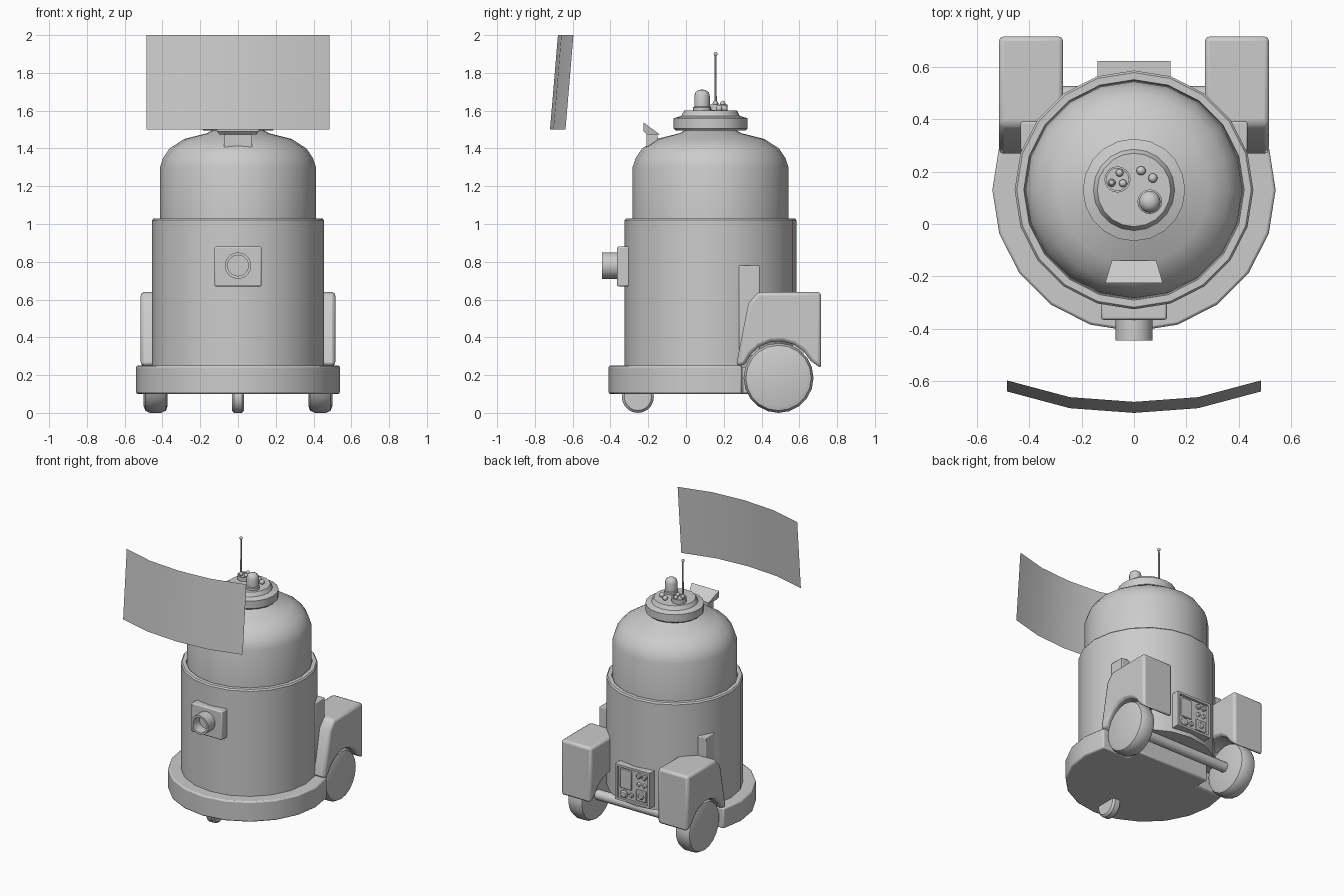
import bpy, bmesh, math
from mathutils import Matrix, Vector

if "Cube" in bpy.data.objects:
    bpy.data.objects.remove(bpy.data.objects["Cube"])

CY = 0.13  # body axis in y


def finish(name, bm, angle=35, bevel=0):
    bmesh.ops.remove_doubles(bm, verts=bm.verts, dist=1e-5)
    bmesh.ops.recalc_face_normals(bm, faces=bm.faces)
    me = bpy.data.meshes.new(name)
    bm.to_mesh(me)
    bm.free()
    ob = bpy.data.objects.new(name, me)
    bpy.context.collection.objects.link(ob)
    bpy.ops.object.select_all(action='DESELECT')
    ob.select_set(True)
    bpy.context.view_layer.objects.active = ob
    bpy.ops.object.shade_smooth_by_angle(angle=math.radians(angle))
    if bevel:
        m = ob.modifiers.new("bevel", 'BEVEL')
        m.width, m.segments, m.limit_method = bevel, 2, 'ANGLE'
        m.angle_limit = math.radians(30)
    return ob


def lathe(name, prof, loc, n=20, axis='Z', angle=35):
    """Revolve (radius, height) points about an axis (Z, X or -Y)."""
    rot = {'Z': Matrix(), 'X': Matrix.Rotation(math.pi / 2, 4, 'Y'),
           '-Y': Matrix.Rotation(math.pi / 2, 4, 'X')}[axis]
    mat = Matrix.Translation(loc) @ rot
    bm = bmesh.new()
    rings = []
    for r, h in prof:
        if r == 0:
            rings.append([bm.verts.new(mat @ Vector((0, 0, h)))] * n)
        else:
            rings.append([bm.verts.new(mat @ Vector((r * math.cos(2 * math.pi * i / n),
                                                     r * math.sin(2 * math.pi * i / n), h)))
                          for i in range(n)])
    for a, b in zip(rings, rings[1:]):
        for i in range(n):
            j = (i + 1) % n
            vs = list(dict.fromkeys((a[i], a[j], b[j], b[i])))
            if len(vs) > 2:
                bm.faces.new(vs)
    return finish(name, bm, angle)


def prism(name, pts, axis, lo, hi, bevel=0):
    """Extrude a 2D outline along an axis from lo to hi."""
    place = {'X': lambda u, v, t: (t, u, v), 'Y': lambda u, v, t: (u, t, v),
             'Z': lambda u, v, t: (u, v, t)}[axis]
    bm = bmesh.new()
    a = [bm.verts.new(place(u, v, lo)) for u, v in pts]
    b = [bm.verts.new(place(u, v, hi)) for u, v in pts]
    bm.faces.new(a)
    bm.faces.new(b)
    for i in range(len(pts)):
        j = (i + 1) % len(pts)
        bm.faces.new((a[i], a[j], b[j], b[i]))
    return finish(name, bm, 35, bevel)


def rect(x0, x1, z0, z1):
    return [(x0, z0), (x1, z0), (x1, z1), (x0, z1)]


def ball(name, r, loc, n=10):
    k = 6
    prof = [(r * math.sin(math.pi * i / k) if 0 < i < k else 0, -r * math.cos(math.pi * i / k))
            for i in range(k + 1)]
    return lathe(name, prof, loc, n)


# Body barrel, dome and cap
lathe("body", [(0, .24), (.455, .24), (.455, 1.02), (.447, 1.03), (.42, 1.03), (.415, 1.0), (0, 1.0)],
      (0, CY, 0))
lathe("dome", [(0, .99), (.413, .99), (.413, 1.3), (.396, 1.35), (.362, 1.4), (.285, 1.45),
               (.165, 1.48), (.13, 1.5), (0, 1.5)], (0, CY, 0), angle=50)
lathe("cap", [(0, 1.495), (.185, 1.495), (.195, 1.505), (.195, 1.56), (.155, 1.572), (.14, 1.6), (0, 1.605)],
      (0, CY, 0))

# Base skirt, notched at the back for the wheels
arc = [(.54 * math.cos(math.radians(d)), CY + .54 * math.sin(math.radians(d)))
       for d in range(18, -199, -18)]
prism("base", arc + [(-.3, .297), (-.3, .4), (.3, .4), (.3, .297)], 'Z', .1, .25, .01)

# Wheel housings, fins and rear wheels
arch = [(.49 + .19 * math.cos(math.radians(d)), .19 + .19 * math.sin(math.radians(d)))
        for d in (27, 46, 65, 84, 103, 122, 141, 161)]
housing = [(.265, .25), (.33, .58), (.38, .64), (.715, .64), (.715, .235)] + arch
for s, side in ((-1, "left"), (1, "right")):
    prism("housing_" + side, housing, 'X', *sorted((s * .27, s * .515)), bevel=.018)
    prism("fin_" + side, rect(.28, .39, .3, .78), 'X', *sorted((s * .33, s * .432)), bevel=.006)
    lathe("wheel_" + side, [(0, -.063), (.15, -.063), (.173, -.055), (.185, -.03), (.185, .03),
                            (.173, .055), (.15, .063), (0, .063)], (s * .436, .49, .185), axis='X')
lathe("axle", [(0, -.4), (.036, -.4), (.036, .4), (0, .4)], (0, .49, .19), 12, 'X')
lathe("front_caster", [(0, -.033), (.072, -.033), (.085, -.02), (.085, .02), (.072, .033), (0, .033)],
      (0, -.255, .085), axis='X')

# Front plate with open pipe
prism("front_plate", rect(-.125, .125, .67, .88), 'Y', -.365, -.28, .008)
lathe("front_pipe", [(0, 0), (.07, 0), (.07, .125), (.055, .125), (.055, .05), (0, .05)],
      (0, -.32, .78), 20, '-Y')

# Projector on the dome: stem and flared wedge
prism("projector_stem", rect(-.075, .075, 1.4, 1.48), 'Y', -.21, -.15)
bm = bmesh.new()
front = [bm.verts.new(p) for p in ((-.1, -.21, 1.475), (.1, -.21, 1.475), (.11, -.225, 1.49),
                                   (.11, -.225, 1.538), (-.11, -.225, 1.538), (-.11, -.225, 1.49))]
bl, br = bm.verts.new((-.085, -.14, 1.475)), bm.verts.new((.085, -.14, 1.475))
a, b, c, d, e, f = front
for face in ((a, b, c, f), (f, c, d, e), (a, bl, br, b), (e, d, br, bl), (b, br, d, c), (a, f, e, bl)):
    bm.faces.new(face)
finish("projector_head", bm)

# Floating curved screen
bm = bmesh.new()
cols = []
for x, y in ((-.485, .082), (-.245, .018), (0, 0), (.245, .018), (.485, .082)):
    cols.append((bm.verts.new((x, y - .72, 1.5)), bm.verts.new((x, y - .678, 2.0))))
for p, q in zip(cols, cols[1:]):
    bm.faces.new((p[0], q[0], q[1], p[1]))
finish("screen", bm)

# Lamp, socket, antenna and buttons on the cap
lathe("lamp", [(0, 0), (.047, 0), (.047, .02), (.041, .024), (.041, .08), (.035, .099), (.02, .111), (0, .114)],
      (.06, .085, 1.598), 16)
lathe("socket", [(0, 0), (.05, 0), (.05, .035), (.042, .035), (.042, .027), (0, .027)],
      (-.063, .17, 1.598), 16)
for i, (x, y) in enumerate(((-.055, .195), (-.085, .157), (-.042, .155))):
    ball(f"socket_pin_{i}", .015, (x, y, 1.638))
for i, (x, y) in enumerate(((.027, .203), (.072, .175))):
    ball(f"cap_button_{i}", .018, (x, y, 1.612))
lathe("antenna", [(0, 1.62), (.006, 1.62), (.005, 1.9), (0, 1.9)], (-.085, .157, 0), 8)
ball("antenna_tip", .011, (-.085, .157, 1.9))

# Rear control panel: backing, frame and controls
prism("panel_back", rect(-.13, .13, .28, .52), 'Y', .5, .605)
for n, r in (("bottom", (-.14, .14, .27, .286)), ("top", (-.14, .14, .514, .53)),
             ("left", (-.14, -.124, .27, .53)), ("right", (.124, .14, .27, .53))):
    prism("panel_frame_" + n, rect(*r), 'Y', .5, .622)
prism("panel_door", rect(.015, .105, .36, .5), 'Y', .59, .615, .004)
prism("panel_switch_plate", rect(-.105, -.025, .3, .38), 'Y', .59, .615, .004)
for i, (x, z, r) in enumerate(((.075, .32, .028), (.015, .325, .016), (-.045, .48, .018), (-.09, .48, .018),
                               (-.045, .42, .014), (-.09, .42, .014), (-.065, .34, .024))):
    lathe(f"panel_dial_{i}", [(0, 0), (r, 0), (r, -.028), (r * .7, -.034), (0, -.034)],
          (x, .588, z), 12, '-Y')
